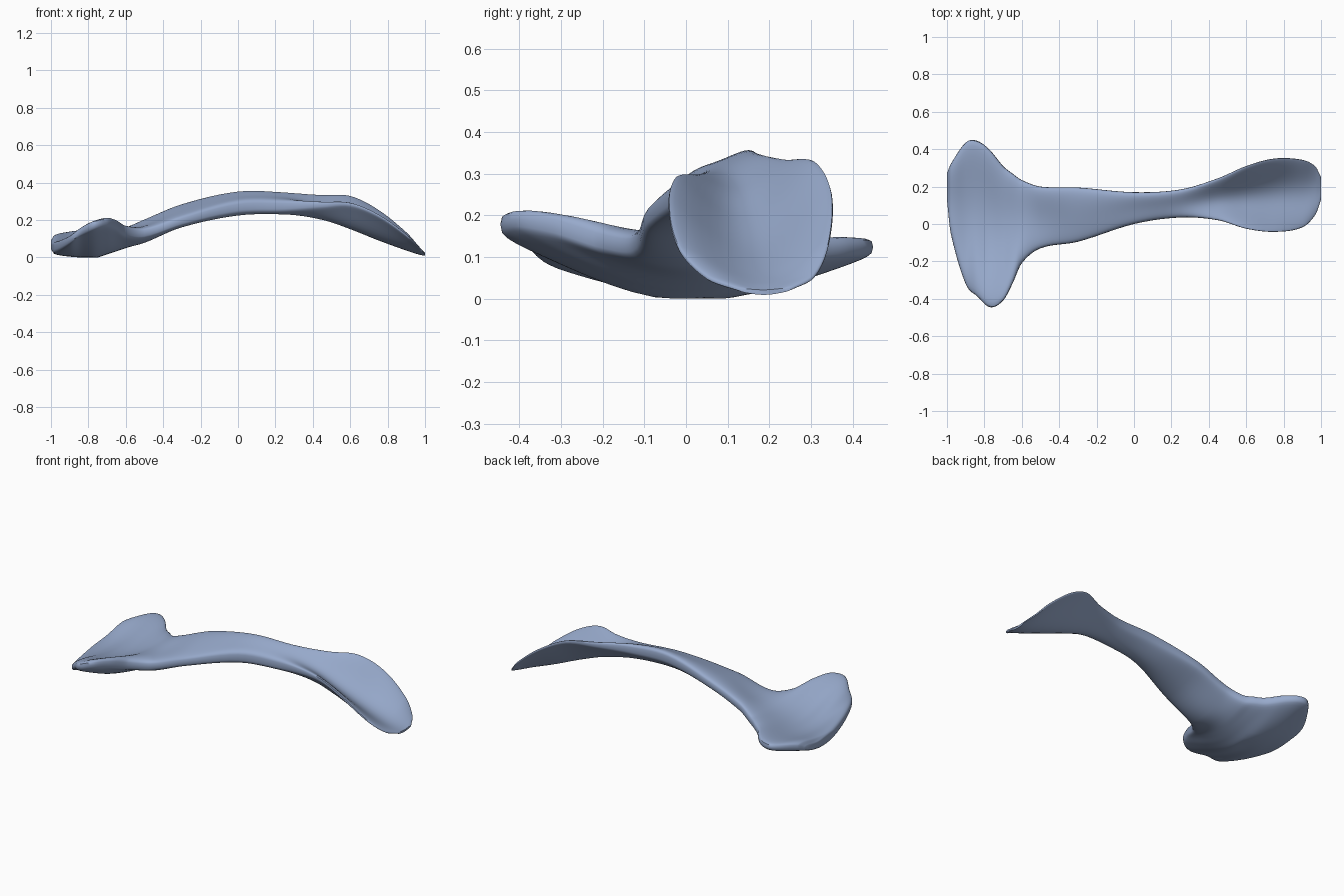
import bpy, bmesh, math

cube = bpy.data.objects.get("Cube")
if cube:
    bpy.data.objects.remove(cube)

# Stations along the bone:
# x, front y, back y, front z, middle z, back z, thickness
STATIONS = [
    (-1.0, .13, .27, .06, .065, .08, .035),
    (-.98, -.05, .32, .055, .058, .10, .07),
    (-.9, -.32, .435, .095, .045, .12, .08),
    (-.84, -.385, .445, .14, .045, .125, .09),
    (-.77, -.445, .395, .175, .047, .125, .1),
    (-.7, -.41, .31, .19, .07, .12, .1),
    (-.65, -.32, .27, .175, .085, .125, .1),
    (-.6, -.21, .235, .14, .1, .13, .1),
    (-.5, -.13, .2, .13, .13, .175, .095),
    (-.3, -.095, .195, .195, .22, .255, .09),
    (0, 0, .17, .268, .282, .32, .1),
    (.25, .035, .185, .275, .28, .32, .09),
    (.45, .02, .245, .283, .235, .32, .065),
    (.6, -.025, .31, .285, .175, .322, .047),
    (.75, -.042, .35, .225, .11, .25, .037),
    (.9, -.018, .343, .12, .052, .13, .03),
    (.97, .05, .307, .05, .026, .052, .022),
    (1.0, .13, .25, .02, .015, .022, .012),
]
RINGS_PER_SPAN = 6
SIDES = 48


def slope(i, k):
    a, b = STATIONS[max(i - 1, 0)], STATIONS[min(i + 1, len(STATIONS) - 1)]
    return (b[k] - a[k]) / (b[0] - a[0])


def blend(i, t):
    """Smooth Hermite blend between station i and the next."""
    a, b = STATIONS[i], STATIONS[i + 1]
    span = b[0] - a[0]
    h = t * t * (3 - 2 * t)
    out = [a[0] + span * t]
    for k in range(1, len(a)):
        out.append(a[k] * (1 - h) + b[k] * h
                   + span * slope(i, k) * t * (1 - t) ** 2
                   - span * slope(i + 1, k) * t * t * (1 - t))
    return out


def section(bm, x, front, back, z_front, z_mid, z_back, thick):
    """Closed flattened ring with blunt rims on a bowed centre line."""
    ring = []
    for j in range(SIDES):
        angle = math.tau * j / SIDES
        s = math.cos(angle)
        w = math.sin(1.2 * s) / math.sin(1.2)
        bow = z_mid + (z_back - z_front) / 2 * w \
            + ((z_front + z_back) / 2 - z_mid) * w * w
        rise = math.copysign(abs(math.sin(angle)) ** .55, math.sin(angle))
        y = (front + back) / 2 + (back - front) / 2 * s
        ring.append(bm.verts.new((x, y, max(bow + thick / 2 * rise, 0))))
    return ring


# Bone body: rings joined into one skin
bm = bmesh.new()
rings = []
last = len(STATIONS) - 2
for i in range(last + 1):
    for n in range(RINGS_PER_SPAN + (i == last)):
        rings.append(section(bm, *blend(i, n / RINGS_PER_SPAN)))
for a, b in zip(rings, rings[1:]):
    for j in range(SIDES):
        k = (j + 1) % SIDES
        bm.faces.new((a[j], a[k], b[k], b[j]))
bm.faces.new(rings[0])
bm.faces.new(rings[-1])
bmesh.ops.recalc_face_normals(bm, faces=bm.faces)
mesh = bpy.data.meshes.new("shoulder_bone")
bm.to_mesh(mesh)
bm.free()
bone = bpy.data.objects.new("shoulder_bone", mesh)
bpy.context.collection.objects.link(bone)

# Single bluish grey colour
colour = (.31, .40, .60, 1)
mat = bpy.data.materials.new("blue_grey")
mat.use_nodes = True
mat.diffuse_color = colour
mat.node_tree.nodes["Principled BSDF"].inputs["Base Color"].default_value = colour
mesh.materials.append(mat)

# Smooth shading with crisp thin rims
bpy.ops.object.select_all(action='DESELECT')
bone.select_set(True)
bpy.context.view_layer.objects.active = bone
bpy.ops.object.shade_smooth_by_angle(angle=math.radians(50))
